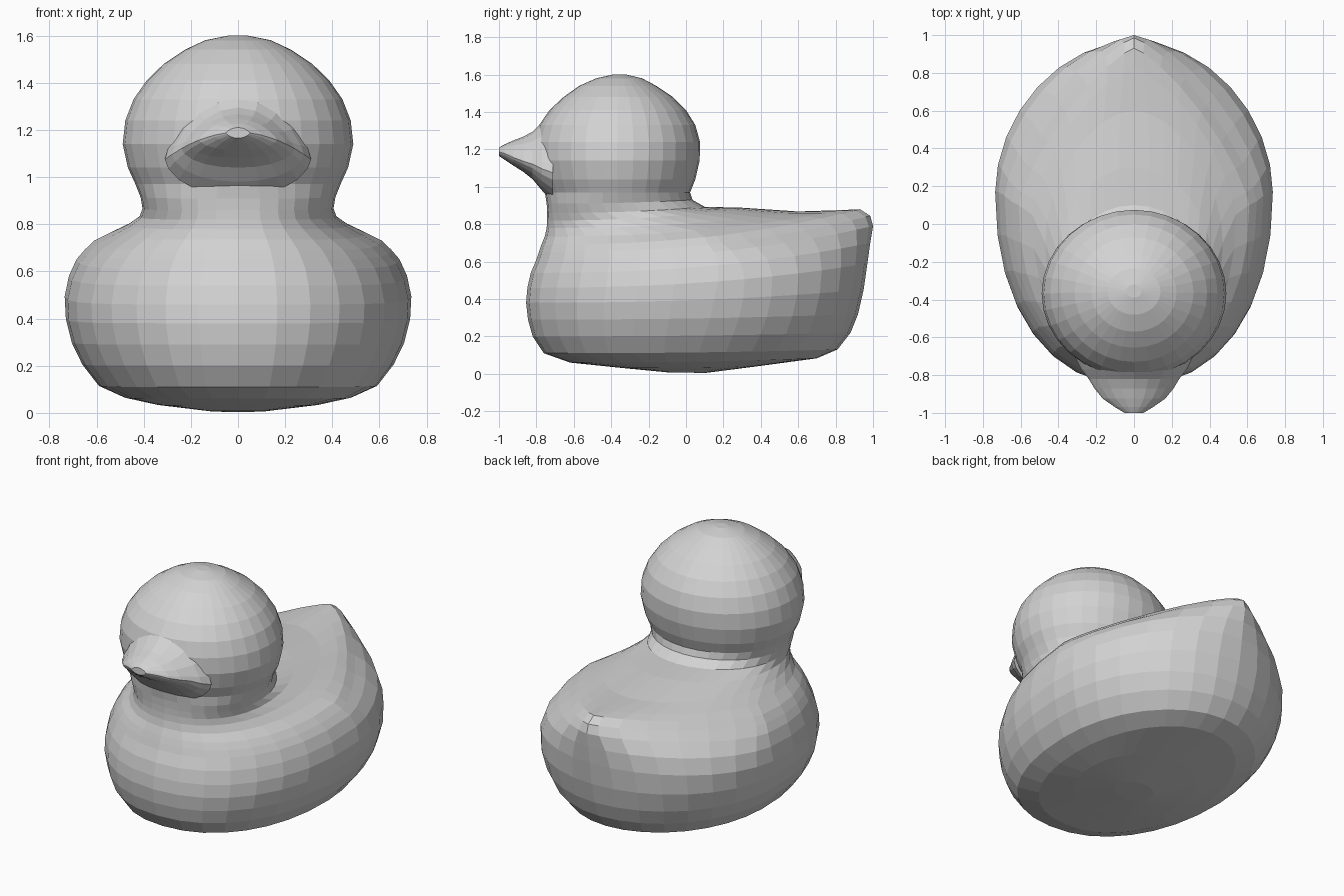
import bpy
import bmesh
from math import cos, sin, pi, copysign

cube = bpy.data.objects.get("Cube")
if cube:
    bpy.data.objects.remove(cube)

# One plain colour for the whole toy
grey = bpy.data.materials.new("plain grey")
grey.use_nodes = True
colour = (0.65, 0.65, 0.65, 1)
grey.diffuse_color = colour
grey.node_tree.nodes["Principled BSDF"].inputs["Base Color"].default_value = colour


def loft(name, rings):
    """Skin a list of closed point rings and cap both ends."""
    bm = bmesh.new()
    loops = [[bm.verts.new(point) for point in ring] for ring in rings]
    for lower, upper in zip(loops, loops[1:]):
        count = len(lower)
        for i in range(count):
            j = (i + 1) % count
            bm.faces.new((lower[i], lower[j], upper[j], upper[i]))
    bm.faces.new(loops[0])
    bm.faces.new(loops[-1])
    bmesh.ops.recalc_face_normals(bm, faces=bm.faces)
    mesh = bpy.data.meshes.new(name)
    bm.to_mesh(mesh)
    bm.free()
    mesh.materials.append(grey)
    obj = bpy.data.objects.new(name, mesh)
    bpy.context.collection.objects.link(obj)
    return obj


def rounded(value, power):
    return copysign(abs(value) ** (2 / power), value)


def swept_ring(front, front_z, back, back_z, width, widest, back_power,
               front_power=2.2, count=32):
    """Oval around the toy, level at the front and rising towards the back."""
    ring = []
    for i in range(count):
        angle = 2 * pi * i / count
        c, s = cos(angle), sin(angle)
        power = back_power if s > 0 else front_power
        reach = back - widest if s > 0 else widest - front
        y = widest + reach * rounded(s, power)
        along = (y - front) / (back - front)
        z = front_z + (back_z - front_z) * along ** 2.3
        ring.append((width * rounded(c, power), y, z))
    return ring


def level_ring(z, front, back, width):
    return swept_ring(front, z, back, z, width, (front + back) / 2, 2, 2)


def beak_section(y, bottom, top, width, middle, count=20):
    """Upright section with thin, drooping side edges."""
    ring = []
    for i in range(count):
        angle = 2 * pi * i / count
        x, s = width * cos(angle), sin(angle)
        height = top - middle if s > 0 else middle - bottom
        ring.append((x, y, middle + height * rounded(s, 1.4) - 1.2 * x * x))
    return ring


# Body, base to neck: front y, z, back y, z, half width, widest y, back power
body_rings = [
    (-.1, .008, .1, .004, .12, 0, 2), (-.35, .032, .38, .04, .34, .03, 2),
    (-.62, .06, .7, .083, .48, .05, 2), (-.76, .11, .81, .13, .59, .07, 2),
    (-.82, .2, .88, .22, .66, .1, 2), (-.845, .29, .92, .32, .705, .13, 2),
    (-.855, .38, .95, .45, .73, .15, 2), (-.848, .46, .97, .59, .735, .17, 1.9),
    (-.83, .54, .985, .7, .717, .17, 1.72), (-.8, .61, 1, .79, .685, .15, 1.45),
    (-.787, .65, .985, .845, .65, .12, 1.32), (-.773, .69, .93, .88, .61, .1, 1.3),
    (-.755, .735, .82, .875, .54, .05, 1.45), (-.745, .78, .6, .868, .47, -.1, 1.8),
    (-.742, .82, .3, .888, .418, -.25, 2), (-.742, .86, .1, .893, .405, -.33, 2),
    (-.745, .91, .035, .93, .413, -.36, 2),
]
# Head, neck to crown: z, front y, back y, half width
head_rings = [
    (.97, -.755, .022, .435), (1.04, -.785, .05, .467), (1.14, -.81, .073, .489),
    (1.24, -.81, .075, .478), (1.33, -.785, .05, .443), (1.41, -.73, 0, .387),
    (1.48, -.655, -.07, .315), (1.54, -.57, -.16, .225), (1.58, -.48, -.235, .14),
    (1.6, -.39, -.32, .04),
]
loft("body_and_head", [swept_ring(*ring) for ring in body_rings]
     + [level_ring(*ring) for ring in head_rings])

# Beak, tip to root: y, bottom, top, half width, widest height
beak_stations = [
    (-1, 1.165, 1.21, .05, 1.19), (-.97, 1.145, 1.227, .1, 1.19),
    (-.925, 1.115, 1.247, .165, 1.19), (-.87, 1.08, 1.268, .21, 1.19),
    (-.82, 1.04, 1.295, .24, 1.19), (-.77, .98, 1.345, .28, 1.19),
    (-.71, .92, 1.41, .31, 1.19),
]
loft("beak", [beak_section(*station) for station in beak_stations])
